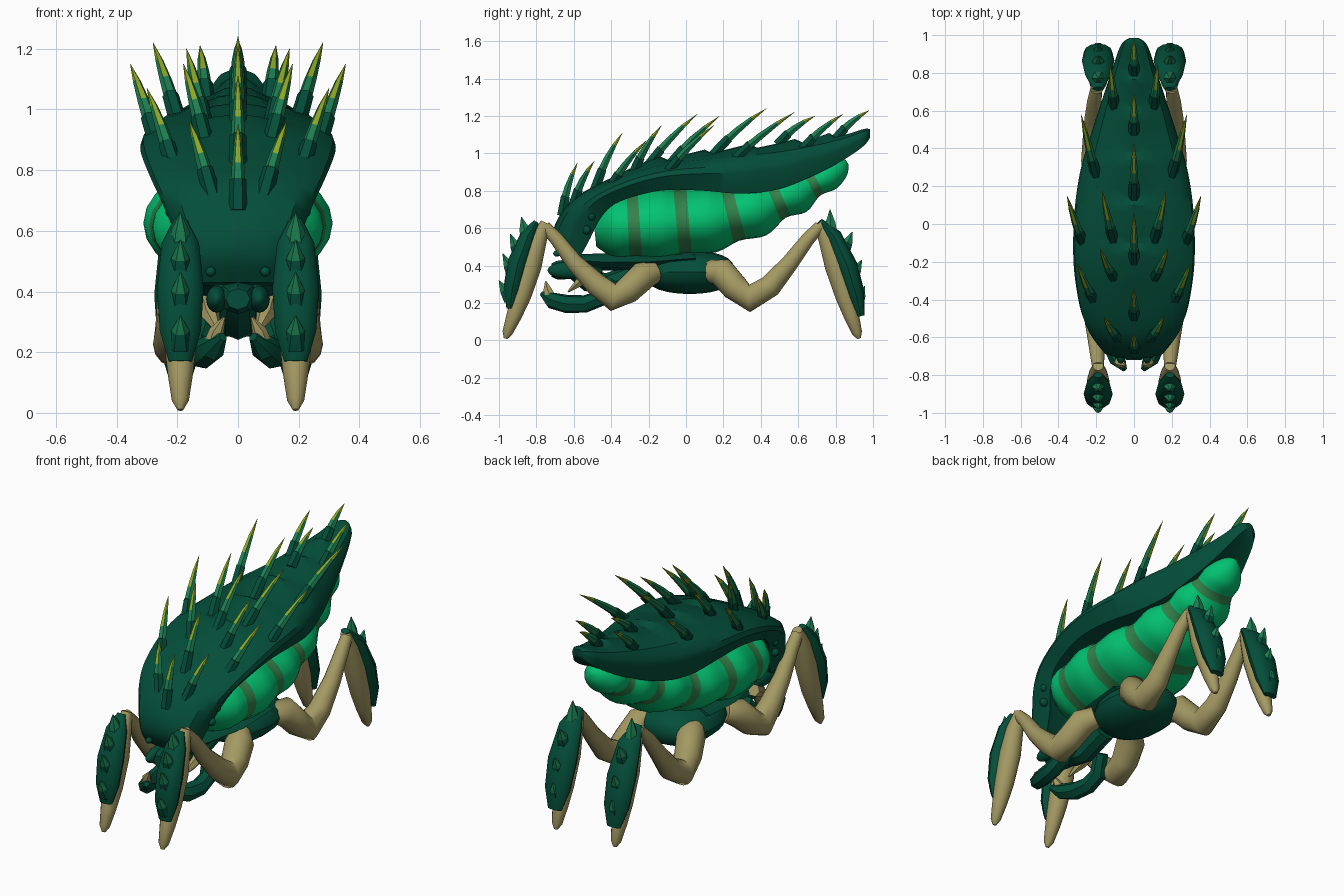
import bpy, bmesh, math
from mathutils import Vector

if "Cube" in bpy.data.objects:
    bpy.data.objects.remove(bpy.data.objects["Cube"])


def material(name, rgb):
    m = bpy.data.materials.new(name)
    m.diffuse_color = (*rgb, 1)
    m.use_nodes = True
    m.node_tree.nodes["Principled BSDF"].inputs["Base Color"].default_value = m.diffuse_color
    return m


DARK = material("dark green shell", (0.0012, 0.076, 0.041))
BRIGHT = material("bright green flesh", (0.001, 0.54, 0.165))
BAND = material("olive green band", (0.032, 0.225, 0.07))
TAN = material("tan limb", (0.37, 0.32, 0.125))
MID = material("mid green spine", (0.012, 0.21, 0.085))
TIP = material("yellow green point", (0.27, 0.39, 0.02))


def loft(name, rings, mats, rule=None, mirror=False, angle=35):
    """Skin closed rings of points; rule(i, j) gives the material of each face."""
    bm = bmesh.new()
    rows = [[bm.verts.new(p) for p in r] for r in rings]
    n = len(rows[0])
    for i in range(len(rows) - 1):
        for j in range(n):
            k = (j + 1) % n
            f = bm.faces.new((rows[i][j], rows[i][k], rows[i + 1][k], rows[i + 1][j]))
            f.material_index = rule(i, j) if rule else 0
    bm.faces.new(rows[0])
    bm.faces.new(rows[-1]).material_index = rule(len(rows) - 2, 0) if rule else 0
    bmesh.ops.recalc_face_normals(bm, faces=bm.faces)
    me = bpy.data.meshes.new(name)
    bm.to_mesh(me)
    bm.free()
    for m in mats:
        me.materials.append(m)
    ob = bpy.data.objects.new(name, me)
    bpy.context.collection.objects.link(ob)
    bpy.ops.object.select_all(action='DESELECT')
    ob.select_set(True)
    bpy.context.view_layer.objects.active = ob
    bpy.ops.object.shade_smooth_by_angle(angle=math.radians(angle))
    if mirror:
        ob.modifiers.new("mirror", 'MIRROR')
    return ob


def tube(name, pts, radii, mats, sides=8, **kw):
    """Tapered tube; each radius is a number or (sideways, depth)."""
    pts = [Vector(p) for p in pts]
    rings = []
    for i, p in enumerate(pts):
        a, b = pts[max(i - 1, 0)], pts[min(i + 1, len(pts) - 1)]
        t = (b - a).normalized()
        side = Vector((1, 0, 0))
        side = (side - t * side.dot(t)).normalized()
        up = t.cross(side)
        r = radii[i]
        rx, ru = r if isinstance(r, tuple) else (r, r)
        rings.append([p + side * rx * math.cos(q) + up * ru * math.sin(q)
                      for q in (2 * math.pi * j / sides for j in range(sides))])
    return loft(name, rings, mats, **kw)


def spline(rows, steps):
    """Smoothly resample rows of numbers."""
    out = []
    for i in range(len(rows) - 1):
        p0, p1, p2, p3 = (rows[min(max(k, 0), len(rows) - 1)] for k in range(i - 1, i + 3))
        for s in range(steps):
            t = s / steps
            out.append([0.5 * (2 * b + (c - a) * t + (2 * a - 5 * b + 4 * c - d) * t * t
                               + (3 * b - a - 3 * c + d) * t ** 3)
                        for a, b, c, d in zip(p0, p1, p2, p3)])
    return out + [list(rows[-1])]


def ball(name, loc, size, mat, mirror=False, power=1.0):
    rings = []
    for i in range(13):
        a = math.pi * (0.02 + 0.96 * i / 12)
        s = math.sin(a) ** power
        rings.append([(loc[0] + size[0] * s * math.cos(q), loc[1] - size[1] * math.cos(a),
                       loc[2] + size[2] * s * math.sin(q))
                      for q in (2 * math.pi * j / 16 for j in range(16))])
    return loft(name, rings, [mat], mirror=mirror)


# Carapace: ridge y, ridge z, rim y, rim z, half width
stations = [
    (-.66, .43, -.60, .42, .15), (-.71, .52, -.56, .46, .175), (-.70, .62, -.51, .55, .205),
    (-.62, .74, -.46, .65, .25), (-.50, .82, -.38, .73, .287), (-.30, .91, -.22, .785, .316),
    (-.10, .965, -.08, .805, .322), (.10, .995, .10, .80, .312), (.30, 1.02, .30, .785, .28),
    (.50, 1.04, .50, .81, .22), (.70, 1.07, .70, .89, .155), (.85, 1.10, .85, .97, .105),
    (.95, 1.13, .95, 1.04, .068), (.985, 1.13, .985, 1.085, .025)]
# the underside slants inward below the widest edge
section = [(.7, .04), (.85, 0), (1, .47), (.97, .64), (.8, .86), (.5, .95), (.22, .99), (0, 1)]
plates = [-.38, -.12, .14, .36, .62, .78]


def plate_step(y, f):
    # overlapping back plates rise toward the rear, then drop
    for a, b in zip(plates, plates[1:]):
        if a <= y < b and f < .5:
            return .03 * (y - a) / (b - a) * (1 - (f / .5) ** 2)
    return 0


rings = []
for ty, tz, ry, rz, w in spline(stations, 5):
    half = [(f * w, ry + (ty - ry) * b, rz + (tz - rz) * b + plate_step(ty, f)) for f, b in section]
    rings.append(half + [(-x, y, z) for x, y, z in half[-2::-1]])
loft("carapace", rings, [DARK])

# Abdomen: bulging segments with bands at the pinches (y, z, half width, half height)
body = [(-.49, .60, .16, .10), (-.39, .61, .27, .175), (-.28, .615, .285, .18),
        (-.14, .625, .312, .20), (-.02, .635, .29, .175), (.13, .65, .287, .182),
        (.25, .675, .24, .146), (.38, .712, .232, .158), (.49, .755, .178, .108),
        (.59, .80, .172, .125), (.68, .845, .125, .08), (.76, .89, .114, .09),
        (.83, .935, .065, .058), (.86, .955, .015, .015)]
rows = spline(body, 4)
pinches = (8, 16, 24, 32, 40)
tube("abdomen", [(0, r[0], r[1]) for r in rows], [(r[2], r[3]) for r in rows],
     [BRIGHT, BAND], sides=24,
     rule=lambda i, j: int(any(p - 1 <= i <= p for p in pinches)))

# Thorax, neck and head
ball("thorax", (0, .02, .365), (.205, .24, .117), DARK, power=.7)
tube("neck", [(0, -.62, .43), (0, -.45, .42), (0, -.2, .42), (0, .05, .44)],
     [(.09, .03), (.13, .045), (.18, .05), (.19, .03)], [DARK])
tube("head", [(0, -.72, .375), (0, -.69, .375), (0, -.58, .385), (0, -.45, .40)],
     [(.04, .035), (.055, .05), (.08, .055), (.09, .05)], [DARK])
ball("cheek", (.07, -.63, .375), (.035, .11, .045), DARK, True)
tube("throat", [(0, -.60, .38), (0, -.52, .32), (0, -.42, .30), (0, -.25, .36)],
     [.05, .06, .06, .06], [DARK])
ball("front_eye", (.09, -.69, .465), (.017, .02, .017), DARK, True)
for k, p in enumerate([(.215, -.505, .665), (.20, -.53, .59)]):
    ball(f"side_bead_{k}", p, (.025, .022, .024), DARK, True)

# Mandibles and palps
tube("mandible", [(.10, -.40, .32), (.13, -.46, .225), (.13, -.54, .195), (.115, -.64, .195),
                  (.085, -.72, .215), (.05, -.77, .25)],
     [.04, .047, .048, .05, .045, .015], [DARK], sides=7, mirror=True)
tube("mandible_tooth", [(.08, -.725, .235), (.07, -.74, .27), (.045, -.75, .315)],
     [.03, .025, .004], [TAN], sides=6, mirror=True)
tube("palp", [(.10, -.48, .36), (.09, -.56, .32), (.06, -.63, .26)],
     [.035, .03, .005], [TAN], sides=6, mirror=True)


# Spines: dark sheath, green shaft, yellow point
def spine(name, base, tip, r, mirror):
    a, b = Vector(base), Vector(tip)
    mid = (a + b) / 2 + Vector((0, -.018, .016))
    ts = (-.08, .28, .281, .47, .74, 1)
    pts = [a * (1 - t) ** 2 + mid * 2 * t * (1 - t) + b * t * t for t in ts]
    tube(name, pts, [r * k for k in (1.15, 1.05, .88, .78, .5, .03)], [DARK, MID, TIP], sides=6,
         rule=lambda i, j: (0, 0, 1, 2 if j % 3 == 1 else 1, 2)[i], mirror=mirror)


centre_spines = [((-.66, .69), (-.58, .95)), ((-.48, .83), (-.34, 1.11)), ((-.20, .94), (.06, 1.21)),
                 ((.16, 1.01), (.43, 1.24)), ((.50, 1.06), (.69, 1.20)), ((.81, 1.09), (.98, 1.23))]
for k, (a, b) in enumerate(centre_spines):
    spine(f"centre_spine_{k}", (0, *a), (0, *b), .026, False)
side_spines = [((.09, -.60, .735), (.16, -.49, .96)), ((.21, -.41, .81), (.30, -.21, 1.07)),
               ((.11, -.28, .90), (.18, -.13, 1.15)), ((.27, -.10, .90), (.355, .15, 1.15)),
               ((.11, -.08, .95), (.17, .18, 1.20)), ((.20, .26, .97), (.28, .58, 1.22)),
               ((.105, .63, 1.03), (.125, .84, 1.21))]
for k, (a, b) in enumerate(side_spines):
    spine(f"side_spine_{k}", a, b, .026, True)


# Legs: thigh, shin, armour plate and thorns
def leg(name, thigh, shin, armour, width, thorns):
    tube(name + "_thigh", thigh, [.06, .078, .074, .075, .062, .047, .038, .032], [TAN],
         sides=14, mirror=True, angle=60)
    tube(name + "_shin", shin, [.028, .048, .06, .054, .042, .028, .01], [TAN], sides=14,
         mirror=True, angle=60)
    tube(name + "_armour", armour,
         [(width * k, d) for k, d in ((.3, .015), (.8, .042), (1, .056), (.88, .047), (.5, .02))],
         [DARK], sides=12, mirror=True, angle=40)
    for k, (by, bz, ty, tz) in enumerate(thorns):
        base, tip = Vector((.19, by, bz)), Vector((.19, ty, tz))
        tube(f"{name}_thorn_{k}", [base, base.lerp(tip, .5), tip], [.042, .03, .002], [MID, DARK],
             sides=6, mirror=True, rule=lambda i, j: int(i == 0 and k > 0))


leg("front_leg",
    [(.13, -.17, .365), (.17, -.23, .345), (.195, -.31, .27), (.205, -.39, .23), (.205, -.48, .30),
     (.20, -.60, .42), (.195, -.69, .54), (.19, -.755, .61)],
    [(.19, -.75, .63), (.19, -.79, .54), (.19, -.83, .40), (.19, -.88, .24), (.19, -.92, .13),
     (.19, -.955, .04), (.19, -.965, .01)],
    [(.19, -.80, .635), (.19, -.845, .56), (.19, -.90, .41), (.19, -.93, .27), (.19, -.94, .17)],
    .077,
    [(-.85, .54, -.88, .66), (-.89, .45, -.94, .57), (-.92, .34, -.98, .465), (-.94, .22, -1.0, .32)])
leg("rear_leg",
    [(.13, .12, .37), (.165, .19, .365), (.195, .26, .285), (.205, .34, .225), (.21, .45, .29),
     (.215, .56, .42), (.21, .65, .54), (.20, .715, .61)],
    [(.195, .71, .63), (.19, .755, .54), (.19, .80, .40), (.19, .85, .24), (.19, .885, .13),
     (.19, .915, .04), (.19, .925, .01)],
    [(.19, .715, .64), (.19, .79, .56), (.19, .865, .39), (.19, .91, .24), (.19, .935, .13)],
    .086,
    [(.775, .56, .77, .70), (.84, .47, .89, .58), (.885, .33, .94, .43), (.915, .20, .955, .29)])
